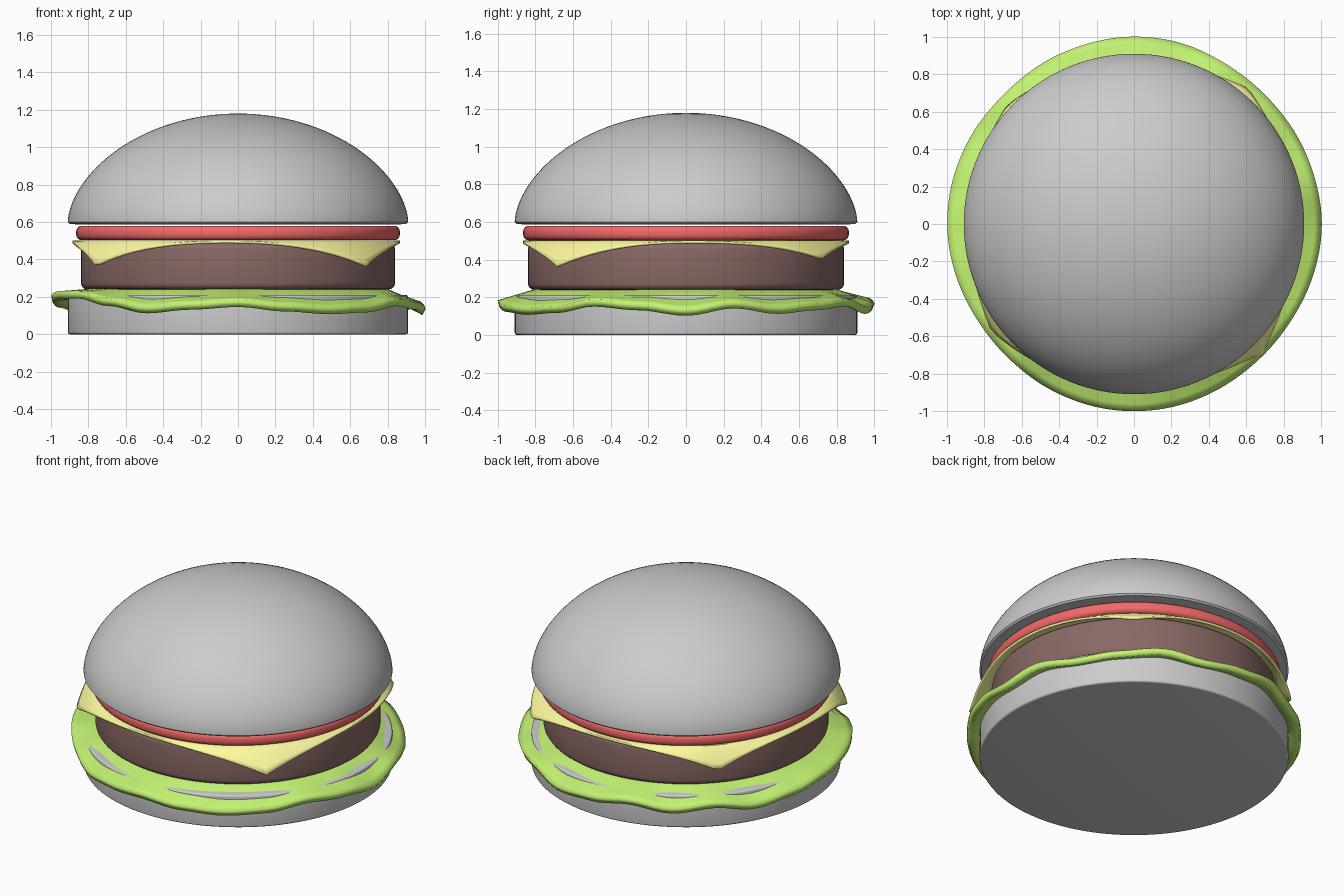
import bpy, bmesh
from math import sin, cos, pi, radians, degrees

if "Cube" in bpy.data.objects:
    bpy.data.objects.remove(bpy.data.objects["Cube"])

SEG = 120


def finish(name, bm, color=None, thickness=0):
    bmesh.ops.recalc_face_normals(bm, faces=bm.faces[:])
    mesh = bpy.data.meshes.new(name)
    bm.to_mesh(mesh)
    bm.free()
    ob = bpy.data.objects.new(name, mesh)
    bpy.context.collection.objects.link(ob)
    if color:
        mat = bpy.data.materials.new(name + "_material")
        mat.diffuse_color = (*color, 1)
        mat.use_nodes = True
        mat.node_tree.nodes["Principled BSDF"].inputs["Base Color"].default_value = mat.diffuse_color
        mesh.materials.append(mat)
    if thickness:
        mod = ob.modifiers.new("thickness", 'SOLIDIFY')
        mod.thickness = thickness
        mod.offset = 0
    bpy.ops.object.select_all(action='DESELECT')
    ob.select_set(True)
    bpy.context.view_layer.objects.active = ob
    bpy.ops.object.shade_smooth_by_angle(angle=radians(40))
    return ob


def rings_to_mesh(rings, closed_bottom=True):
    """Join rings of points; first ring is capped, last ring optionally."""
    bm = bmesh.new()
    loops = [[bm.verts.new(p) for p in ring] for ring in rings]
    for a, b in zip(loops, loops[1:]):
        for i in range(SEG):
            j = (i + 1) % SEG
            bm.faces.new((a[i], a[j], b[j], b[i]))
    bm.faces.new(loops[0])
    if closed_bottom:
        bm.faces.new(loops[-1])
    return bm


def lathe(name, profile, color=None):
    angles = [2 * pi * i / SEG for i in range(SEG)]
    rings = [[(r * cos(t), r * sin(t), z) for t in angles] for r, z in profile]
    return finish(name, rings_to_mesh(rings), color)


def slab(name, radius, z0, z1, bevel, color=None):
    """Round slab with rounded rims."""
    steps = [i * pi / 8 for i in range(5)]
    low = [(radius - bevel + bevel * sin(a), z0 + bevel - bevel * cos(a)) for a in steps]
    high = [(radius - bevel + bevel * cos(a), z1 - bevel + bevel * sin(a)) for a in steps]
    return lathe(name, low + high, color)


def sheet(name, point, radii, color, thickness):
    """Thin round sheet; point(u, t) gives a position, u runs centre to rim."""
    rings = [[point(u, 2 * pi * i / SEG) for i in range(SEG)] for u in radii]
    return finish(name, rings_to_mesh(rings, False), color, thickness)


# Bottom bun, patty and tomato
slab("bottom_bun", 0.91, 0.0, 0.21, 0.012)
slab("patty", 0.84, 0.24, 0.488, 0.035, (0.25, 0.14, 0.13))
slab("tomato", 0.865, 0.503, 0.58, 0.03, (0.9, 0.14, 0.14))

# Top bun: flat underside and a domed crown
dome = [(0.87, 0.588), (0.9, 0.59)]
dome += [(0.91 * sin(a), 0.6 + 0.58 * cos(a) ** 1.16)
         for a in (pi / 2 * (1 - i / 32) for i in range(32))]
dome.append((0.01, 1.18))
lathe("top_bun", dome)

# Lettuce: rim heights every 15 degrees, starting at -180
RIM = [.17, .19, .19, .15, .11, .13, .145, .12, .105, .115, .15, .13,
       .10, .14, .11, .13, .15, .11, .13, .16, .12, .15, .11, .14]


def rim_height(t):
    f = ((degrees(t) + 180) % 360) / 15
    i = int(f) % 24
    k = (1 - cos((f % 1) * pi)) / 2
    return RIM[i] * (1 - k) + RIM[(i + 1) % 24] * k + 0.02


def lettuce_point(u, t):
    r = u * (0.986 + 0.009 * cos(4 * t))
    s = max(0, (u - 0.8) / 0.2)
    return r * cos(t), r * sin(t), 0.225 + (rim_height(t) - 0.225) * s


sheet("lettuce", lettuce_point, [0.05, 0.4, 0.7, 0.8, 0.84, 0.88, 0.92, 0.96, 1.0],
      (0.55, 0.9, 0.17), 0.04)

# Cheese: square slice with corners (angle, reach, drop) sagging over the patty
CORNERS = [(-143, 0.95, 0.13), (-45, 0.97, 0.13), (50, 0.945, 0.09),
           (137, 0.925, 0.125), (217, 0.95, 0.13)]


def cheese_point(u, t):
    d = (degrees(t) + 143) % 360 - 143
    for a, b in zip(CORNERS, CORNERS[1:]):
        if a[0] <= d <= b[0]:
            k = (d - a[0]) / (b[0] - a[0])
            near = a if k < 0.5 else b
            break
    # rim profile of a square: 0 mid-side, 1 at the corner
    e = (1 / cos(radians(90 * abs(k - 0.5))) - 1) / 0.4142
    base = 0.865 + 0.02 * max(0, -cos(t))
    flat = 0.845
    if u <= 1:
        return u * flat * cos(t), u * flat * sin(t), 0.494
    s = u - 1
    r = flat + (base + (near[1] - base) * e - flat) * s ** 0.8
    return r * cos(t), r * sin(t), 0.494 - near[2] * e * s


sheet("cheese", cheese_point, [0.05, 0.5, 0.9, 1, 1.15, 1.3, 1.5, 1.75, 2],
      (1.0, 0.97, 0.35), 0.014)
